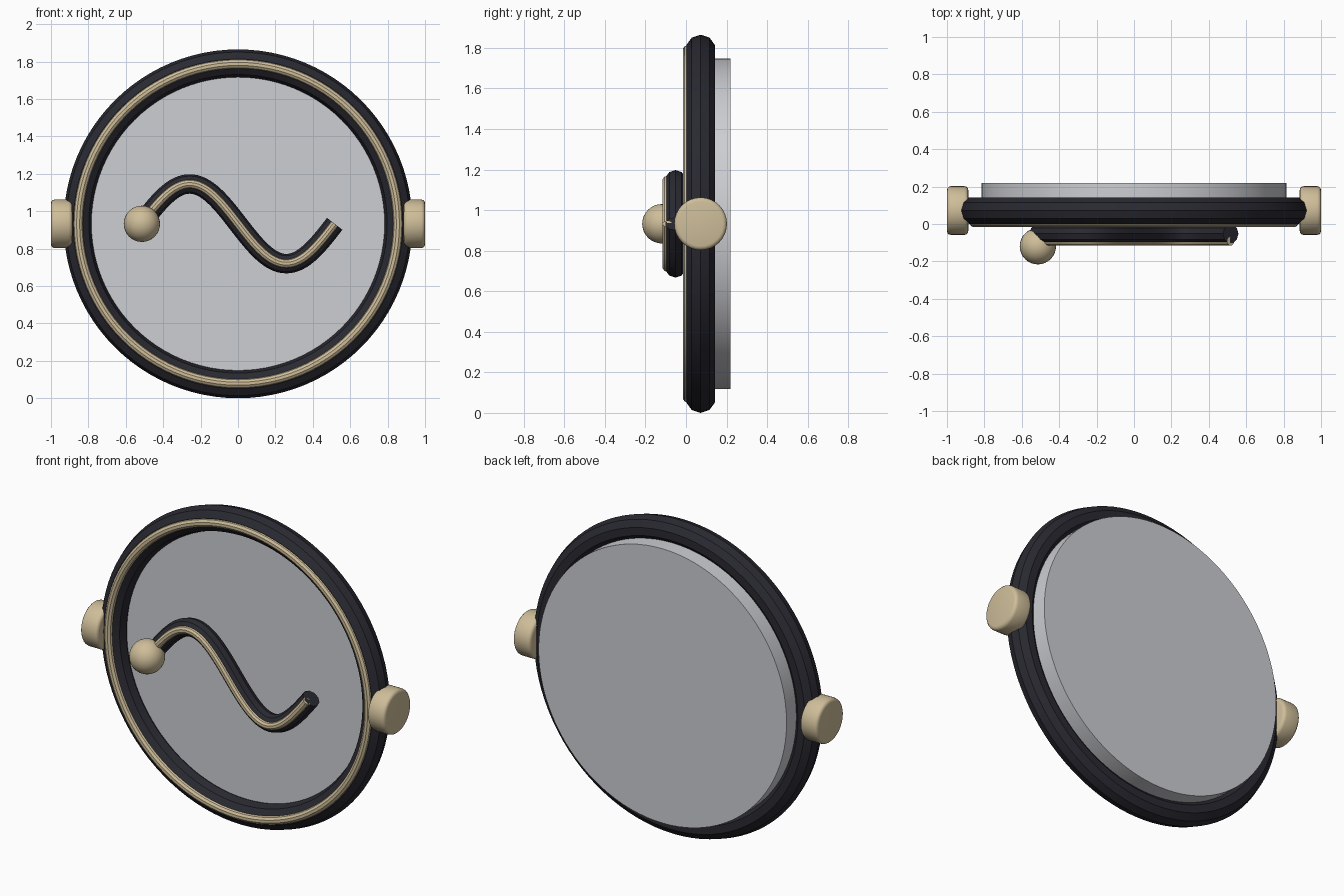
import bpy, bmesh
from math import sin, cos, pi
from mathutils import Vector

default = bpy.data.objects.get("Cube")
if default:
    bpy.data.objects.remove(default)

MID = 0.9325   # height of the centre line
DEPTH = 0.072  # depth of the frame's centre line


def material(name, colour, roughness=0.5):
    mat = bpy.data.materials.new(name)
    mat.use_nodes = True
    mat.diffuse_color = (*colour, 1)
    shader = mat.node_tree.nodes["Principled BSDF"]
    shader.inputs["Base Color"].default_value = (*colour, 1)
    shader.inputs["Roughness"].default_value = roughness
    return mat


BLACK = material("soft black", (0.022, 0.022, 0.031))
GOLD = material("pale gold", (0.62, 0.51, 0.32))
GREY = material("light grey", (0.61, 0.62, 0.65))


def finish(obj, name, mat, angle=0.45):
    obj.name = obj.data.name = name
    obj.data.materials.clear()
    obj.data.materials.append(mat)
    bpy.ops.object.select_all(action="DESELECT")
    obj.select_set(True)
    bpy.context.view_layer.objects.active = obj
    bpy.ops.object.shade_smooth_by_angle(angle=angle)
    return obj


def sweep(name, path, y, radius, mat, closed=False, sides=10):
    """Faceted tube along a path of (x, z) points lying in an upright plane."""
    bm = bmesh.new()
    pts = [Vector((x, y, z)) for x, z in path]
    n = len(pts)
    rings = []
    for i, p in enumerate(pts):
        ahead = pts[(i + 1) % n] if closed else pts[min(i + 1, n - 1)]
        behind = pts[i - 1] if closed else pts[max(i - 1, 0)]
        side = (ahead - behind).normalized().cross(Vector((0, 1, 0)))
        turns = [k * 2 * pi / sides for k in range(sides)]
        rings.append([bm.verts.new(p + radius * (side * cos(a) + Vector((0, sin(a), 0))))
                      for a in turns])
    for i in range(n if closed else n - 1):
        a, b = rings[i], rings[(i + 1) % n]
        for k in range(sides):
            j = (k + 1) % sides
            bm.faces.new((a[k], a[j], b[j], b[k]))
    if not closed:
        bm.faces.new(rings[0])
        bm.faces.new(rings[-1])
    bmesh.ops.recalc_face_normals(bm, faces=bm.faces)
    mesh = bpy.data.meshes.new(name)
    bm.to_mesh(mesh)
    bm.free()
    obj = bpy.data.objects.new(name, mesh)
    bpy.context.collection.objects.link(obj)
    return finish(obj, name, mat)


def circle(radius, steps=96):
    return [(radius * cos(2 * pi * i / steps), MID + radius * sin(2 * pi * i / steps))
            for i in range(steps)]


# Round frame with a gold trim set into its front
sweep("frame_ring", circle(0.8582), DEPTH, 0.0743, BLACK, closed=True)
sweep("frame_trim", circle(0.855), 0.009, 0.026, GOLD, closed=True)

# Thick backing disc
bpy.ops.mesh.primitive_cylinder_add(vertices=96, radius=0.815, depth=0.14,
                                    location=(0, 0.15, MID), rotation=(pi / 2, 0, 0))
finish(bpy.context.object, "backing_disc", GREY)

# Wavy handle with a gold inlay
HALF = 0.517
wave = [(HALF * t, MID - 0.213 * sin(pi * t)) for t in (i / 32 - 1 for i in range(65))]
sweep("wave_bar", wave, -0.052, 0.052, BLACK)
sweep("wave_inlay", wave, -0.092, 0.024, GOLD)

# Ball at the start of the wave
bpy.ops.mesh.primitive_uv_sphere_add(segments=32, ring_count=16, radius=0.097,
                                     location=(-0.514, -0.119, MID))
finish(bpy.context.object, "wave_ball", GOLD)

# Side knobs
for side, sign in (("left", 1), ("right", -1)):
    bpy.ops.mesh.primitive_cylinder_add(vertices=32, radius=0.13, depth=0.114,
                                        location=(sign * 0.943, DEPTH, MID),
                                        rotation=(0, pi / 2, 0))
    knob = bpy.context.object
    bevel = knob.modifiers.new("rounded_rim", "BEVEL")
    bevel.width = 0.02
    bevel.segments = 3
    bevel.limit_method = "ANGLE"
    bpy.ops.object.modifier_apply(modifier=bevel.name)
    finish(knob, side + "_knob", GOLD, 0.6)
